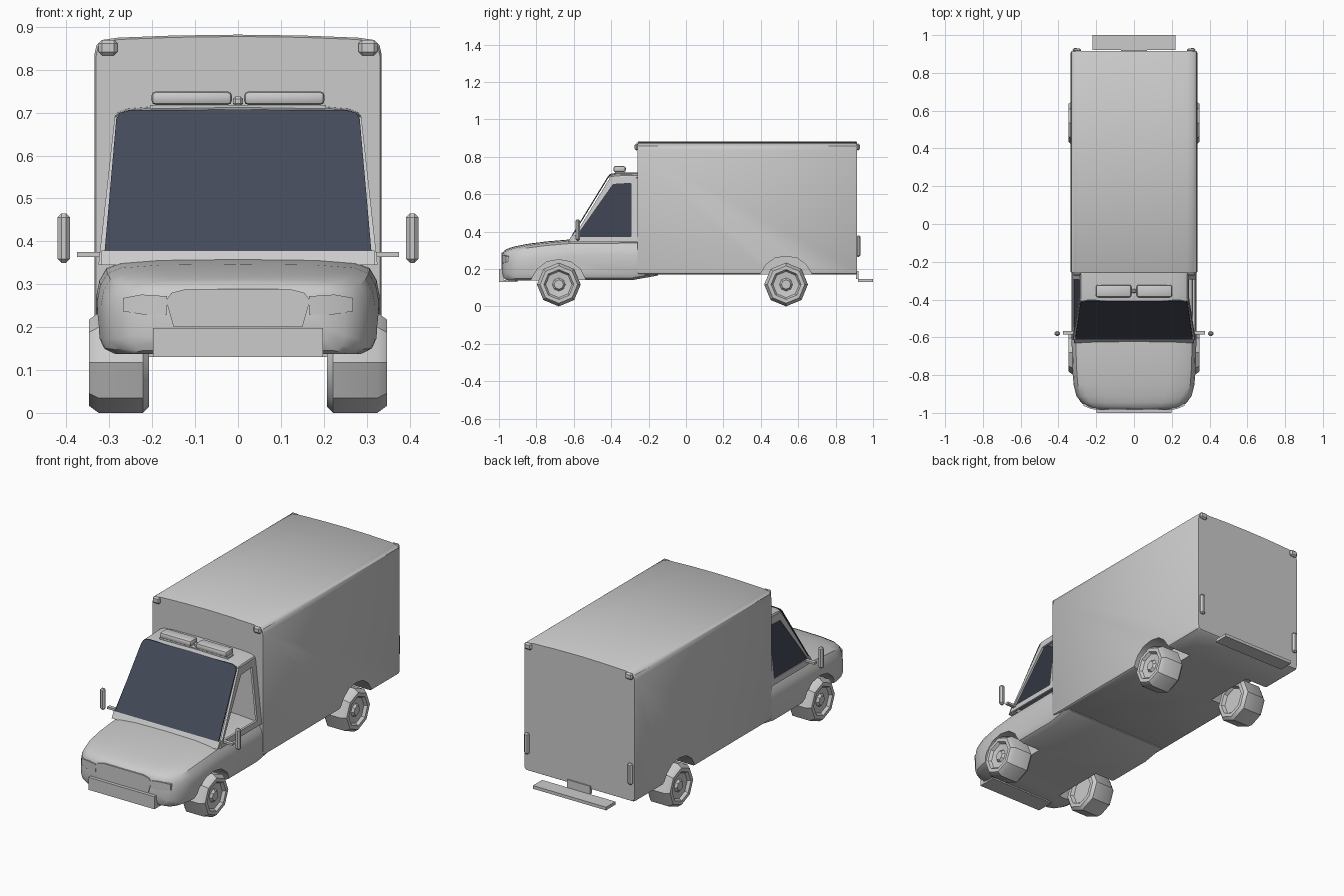
import bpy, bmesh, math
from mathutils import Vector

if "Cube" in bpy.data.objects:
    bpy.data.objects.remove(bpy.data.objects["Cube"])


def material(name, rgb):
    m = bpy.data.materials.new(name)
    m.diffuse_color = (*rgb, 1)
    m.use_nodes = True
    m.node_tree.nodes["Principled BSDF"].inputs["Base Color"].default_value = m.diffuse_color
    return m


GREY = material("body_grey", (0.6, 0.6, 0.6))
GLASS = material("dark_glass", (0.057, 0.069, 0.1))


def finish(name, bm, mat=GREY, angle=35):
    bmesh.ops.recalc_face_normals(bm, faces=bm.faces)
    me = bpy.data.meshes.new(name)
    bm.to_mesh(me)
    bm.free()
    me.materials.append(mat)
    ob = bpy.data.objects.new(name, me)
    bpy.context.collection.objects.link(ob)
    smooth(ob, angle)
    return ob


def smooth(ob, angle=35):
    for p in ob.data.polygons:
        p.use_smooth = True
    ob.data.set_sharp_from_angle(angle=math.radians(angle))


def box(name, lo, hi, bevel=0.0, mat=GREY, segments=1):
    bm = bmesh.new()
    bmesh.ops.create_cube(bm, size=1)
    for v in bm.verts:
        v.co = Vector([(a + b) / 2 + c * (b - a) for a, b, c in zip(lo, hi, v.co)])
    if bevel:
        bmesh.ops.bevel(bm, geom=bm.edges[:], offset=bevel, segments=segments,
                        affect='EDGES', profile=0.5)
    return finish(name, bm, mat)


def loft(name, rings, closed=True, caps=True, mat=GREY, angle=35):
    """Skin a list of equal-length point rings."""
    bm = bmesh.new()
    rows = [[bm.verts.new(p) for p in r] for r in rings]
    n = len(rows[0])
    for a, b in zip(rows, rows[1:]):
        for i in range(n if closed else n - 1):
            j = (i + 1) % n
            bm.faces.new((a[i], a[j], b[j], b[i]))
    if caps:
        bm.faces.new(rows[0])
        bm.faces.new(rows[-1])
    return finish(name, bm, mat, angle)


def mirrored(half):
    """Close a half outline (top centre to bottom) across x = 0."""
    return half + [(-x, z) for x, z in reversed(half) if x > 0]


def cut_arches(ob, outline):
    """Cut a wheel arch, outlined in y/z, into both sides."""
    for s in (-1, 1):
        cutter = loft("arch_cutter", [[(s * x, y, z) for y, z in outline] for x in (0.19, 0.45)])
        cutter.hide_render = True
        mod = ob.modifiers.new("arch", 'BOOLEAN')
        mod.object, mod.operation, mod.solver = cutter, 'DIFFERENCE', 'EXACT'
        bpy.context.view_layer.update()
        dg = bpy.context.evaluated_depsgraph_get()
        me = bpy.data.meshes.new_from_object(ob.evaluated_get(dg))
        ob.modifiers.clear()
        ob.data = me
        bpy.data.objects.remove(cutter)
    smooth(ob)


# Cargo box: crowned section with softened ends
half = [(0, 0.882), (0.15, 0.88), (0.28, 0.875), (0.315, 0.87), (0.33, 0.858),
        (0.335, 0.835), (0.335, 0.19), (0.331, 0.176), (0.32, 0.17)]
section = mirrored(half)
rings = []
for y, k in ((-0.26, 0.988), (-0.253, 1), (0.908, 1), (0.915, 0.988)):
    rings.append([(x * k, y, 0.525 + (z - 0.525) * k) for x, z in section])
cargo = loft("cargo_box", rings)
cut_arches(cargo, [(0.38, 0.1), (0.395, 0.17), (0.43, 0.225), (0.475, 0.258), (0.535, 0.268),
                   (0.595, 0.258), (0.64, 0.225), (0.675, 0.17), (0.69, 0.1)])

# Lower cab with rounded nose: y, half width, bottom, top
stations = [(-0.982, 0.20, 0.165, 0.285), (-0.968, 0.25, 0.145, 0.302), (-0.945, 0.28, 0.138, 0.312),
            (-0.91, 0.305, 0.137, 0.322), (-0.85, 0.32, 0.138, 0.334), (-0.75, 0.328, 0.14, 0.347),
            (-0.62, 0.33, 0.14, 0.358), (-0.29, 0.33, 0.14, 0.36), (-0.15, 0.33, 0.165, 0.36)]
rings = []
for y, w, b, t in stations:
    half = [(0, t), (0.55 * w, t - 0.002), (0.83 * w, t - 0.009), (0.93 * w, t - 0.022),
            (0.98 * w, t - 0.05), (w, t - 0.085), (w, b + 0.035), (0.97 * w, b + 0.012),
            (0.9 * w, b)]
    rings.append([(x, y, z) for x, z in mirrored(half)])
cab = loft("cab_body", rings)
cut_arches(cab, [(-0.85, 0.09), (-0.83, 0.14), (-0.795, 0.2), (-0.745, 0.238), (-0.68, 0.25),
                 (-0.615, 0.238), (-0.565, 0.2), (-0.535, 0.14), (-0.52, 0.09)])


def side_x(z):
    return 0.325 - (z - 0.35) * 0.11


# Hollow upper cab: window frames on both sides, glass on the left
outer = [(-0.615, 0.345), (-0.405, 0.69), (-0.26, 0.695), (-0.26, 0.345)]
inner = [(-0.585, 0.375), (-0.39, 0.652), (-0.295, 0.658), (-0.295, 0.375)]
for s, side in ((-1, "left"), (1, "right")):
    frame = [[(s * (side_x(z) - d), y, z) for y, z in loop + loop[:1]]
             for loop, d in ((outer, 0), (inner, 0), (inner, 0.012), (outer, 0.012), (outer, 0))]
    loft(side + "_window_frame", frame, closed=False, caps=False)
bm = bmesh.new()
bm.faces.new([bm.verts.new((-side_x(z) + 0.004, y, z)) for y, z in inner])
finish("left_window", bm, GLASS)

# Cab roof
roof = [(0, 0.714), (0.2, 0.711), (0.26, 0.706), (0.28, 0.698), (0.288, 0.685)]
roof = [(-x, z) for x, z in reversed(roof[1:])] + roof
rings = [[(x, y, z + dz) for x, z in roof + [(x * 0.97, z - 0.012) for x, z in reversed(roof)]]
         for y, dz in ((-0.408, -0.006), (-0.37, 0), (-0.26, 0.003))]
loft("cab_roof", rings)

# Windscreen with chamfered top corners, and the cowl below it
screen = [(0.311, -0.612, 0.378), (0.284, -0.424, 0.685), (0.276, -0.414, 0.7), (0.25, -0.408, 0.706)]
rings = []
for d in (0, 0.007):
    pts = [(x, y + d, z) for x, y, z in screen]
    rings.append(pts + [(-x, y, z) for x, y, z in reversed(pts)])
loft("windscreen", rings, mat=GLASS)
loft("cowl", [[(s * 0.318, y, z) for y, z in
               ((-0.63, 0.345), (-0.611, 0.379), (-0.595, 0.379), (-0.58, 0.345))]
              for s in (-1, 1)])

# Roof light bar
box("light_bar_base", (-0.205, -0.38, 0.703), (0.205, -0.33, 0.718))
box("light_bar_knob", (-0.012, -0.366, 0.715), (0.012, -0.344, 0.738), 0.006)
for s in (-1, 1):
    a, b = sorted((s * 0.014, s * 0.202))
    box("light_bar_lamp", (a, -0.388, 0.718), (b, -0.322, 0.75), 0.011, segments=2)

# Wheels: eight-sided tyre with recessed hub, revolved about x
profile = [(0.225, 0), (0.225, 0.072), (0.207, 0.08), (0.207, 0.102), (0.222, 0.117),
           (0.325, 0.117), (0.348, 0.1), (0.348, 0.08), (0.333, 0.07), (0.328, 0.035),
           (0.34, 0.025), (0.34, 0)]
for end, cy in (("front", -0.68), ("rear", 0.535)):
    for s in (-1, 1):
        bm = bmesh.new()
        vs = [bm.verts.new((s * x, cy, 0.117 + r)) for x, r in profile]
        es = [bm.edges.new(p) for p in zip(vs, vs[1:])]
        bmesh.ops.spin(bm, geom=vs + es, cent=(0, cy, 0.117), axis=(1, 0, 0),
                       angle=2 * math.pi, steps=8, use_merge=True)
        bmesh.ops.remove_doubles(bm, verts=bm.verts, dist=1e-4)
        finish(end + "_wheel", bm)

# Paired fittings
for s in (-1, 1):
    def pair(name, x0, x1, y0, y1, z0, z1, bevel=0.0):
        a, b = sorted((s * x0, s * x1))
        box(name, (a, y0, z0), (b, y1, z1), bevel)

    pair("mirror", 0.392, 0.421, -0.592, -0.566, 0.35, 0.465, 0.009)
    pair("mirror_arm", 0.305, 0.376, -0.586, -0.566, 0.364, 0.375)
    pair("front_marker", 0.281, 0.325, -0.275, -0.255, 0.834, 0.87, 0.008)
    pair("rear_marker", 0.281, 0.325, 0.91, 0.93, 0.834, 0.87, 0.008)
    pair("tail_light", 0.296, 0.325, 0.91, 0.932, 0.265, 0.38, 0.008)
    # Headlight swept back around the nose corner
    plan = [(0.165, -0.986), (0.225, -0.98), (0.268, -0.962), (0.268, -0.94), (0.165, -0.95)]
    depth = [(0.23, 0.272), (0.23, 0.276), (0.237, 0.268), (0.237, 0.268), (0.23, 0.272)]
    loft("headlight", [[(s * x, y, h[k]) for (x, y), h in zip(plan, depth)] for k in (0, 1)])

# Grille, front bumper, rear step and plate
outline = [(0.15, 0.2), (0.168, 0.262), (0.155, 0.28), (0.12, 0.289)]
outline += [(-x, z) for x, z in reversed(outline)]
loft("grille", [[(x, y, z) for x, z in outline] for y in (-0.986, -0.978)])
box("front_bumper", (-0.198, -1.0, 0.13), (0.198, -0.975, 0.198))
box("bumper_tray", (-0.198, -0.98, 0.13), (0.198, -0.9, 0.142))
box("rear_step", (-0.22, 0.92, 0.13), (0.22, 1.0, 0.147))
box("rear_plate", (-0.07, 0.908, 0.147), (0.07, 0.922, 0.19))
